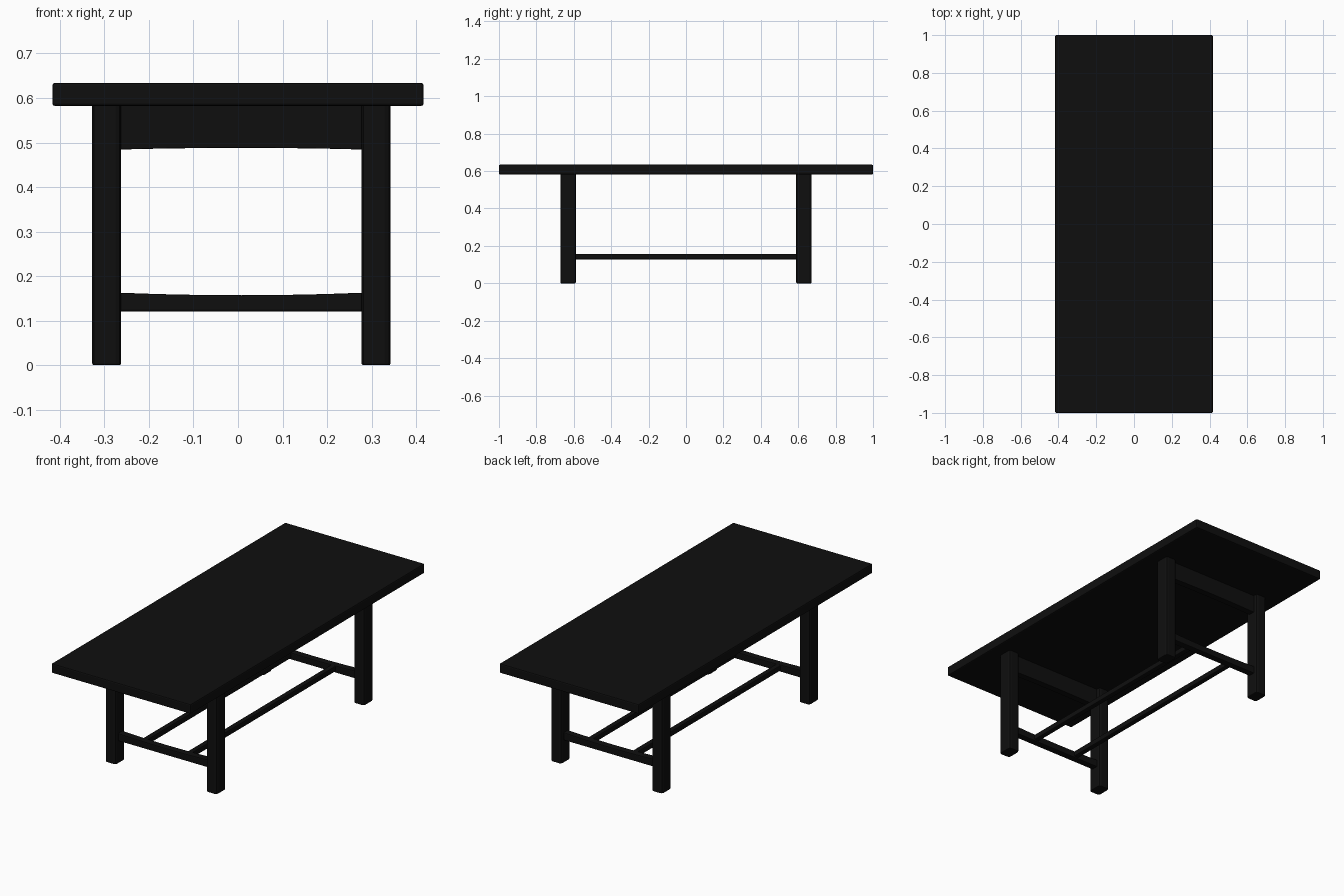
import bpy
import bmesh
from mathutils import Vector

if "Cube" in bpy.data.objects:
    bpy.data.objects.remove(bpy.data.objects["Cube"], do_unlink=True)

# One very dark wood colour
wood = bpy.data.materials.new("black_wood")
wood.use_nodes = True
colour = (0.0045, 0.0045, 0.0045, 1)
wood.diffuse_color = colour
wood.node_tree.nodes["Principled BSDF"].inputs["Base Color"].default_value = colour


def beam(name, low, high, edge=0.004, upright=0.0, top_bow=0.0, bottom_bow=0.0):
    """Box between two corners, with softened edges and an optional bow along x.
    upright sets a wider chamfer on the vertical edges."""
    low, high = Vector(low), Vector(high)
    centre, size = (low + high) / 2, high - low
    bm = bmesh.new()
    bmesh.ops.create_cube(bm, size=1)
    bmesh.ops.scale(bm, vec=size, verts=bm.verts)
    if upright:
        posts = [e for e in bm.edges
                 if abs(e.verts[0].co.z - e.verts[1].co.z) > size.z / 2]
        bmesh.ops.bevel(bm, geom=posts, offset=upright, segments=2,
                        profile=0.5, affect='EDGES')
    if top_bow or bottom_bow:
        along = [e for e in bm.edges
                 if abs(e.verts[0].co.x - e.verts[1].co.x) > size.x / 2]
        bmesh.ops.subdivide_edges(bm, edges=along, cuts=5, use_grid_fill=True)
        for v in bm.verts:
            bow = top_bow if v.co.z > 0 else bottom_bow
            v.co.z += bow * (1 - (2 * v.co.x / size.x) ** 2)
    mesh = bpy.data.meshes.new(name)
    bm.to_mesh(mesh)
    bm.free()
    mesh.materials.append(wood)
    obj = bpy.data.objects.new(name, mesh)
    obj.location = centre
    bpy.context.collection.objects.link(obj)
    bevel = obj.modifiers.new("soft_edges", 'BEVEL')
    bevel.width = edge
    bevel.segments = 2
    bevel.limit_method = 'ANGLE'
    bevel.angle_limit = 0.9
    return obj


# Table top
beam("table_top", (-0.417, -1, 0.582), (0.417, 1, 0.634), edge=0.006)

# Leg frames at the two ends
for end, s in (("front", -1), ("back", 1)):
    y = 0.63 * s
    for side, x in (("right", -0.295), ("left", 0.31)):
        beam(f"{end}_{side}_leg", (x - 0.0325, y - 0.041, 0),
             (x + 0.0325, y + 0.041, 0.59), upright=0.013)
    beam(f"{end}_apron", (-0.275, y - 0.018, 0.484), (0.29, y + 0.018, 0.59),
         edge=0.002, bottom_bow=0.004)
    beam(f"{end}_stretcher", (-0.275, y - 0.019, 0.121), (0.29, y + 0.019, 0.163),
         top_bow=-0.006)

# Two long rails joining the end stretchers
for side, x in (("right", -0.125), ("left", 0.142)):
    beam(f"{side}_long_rail", (x - 0.014, -0.62, 0.128), (x + 0.014, 0.62, 0.157))
